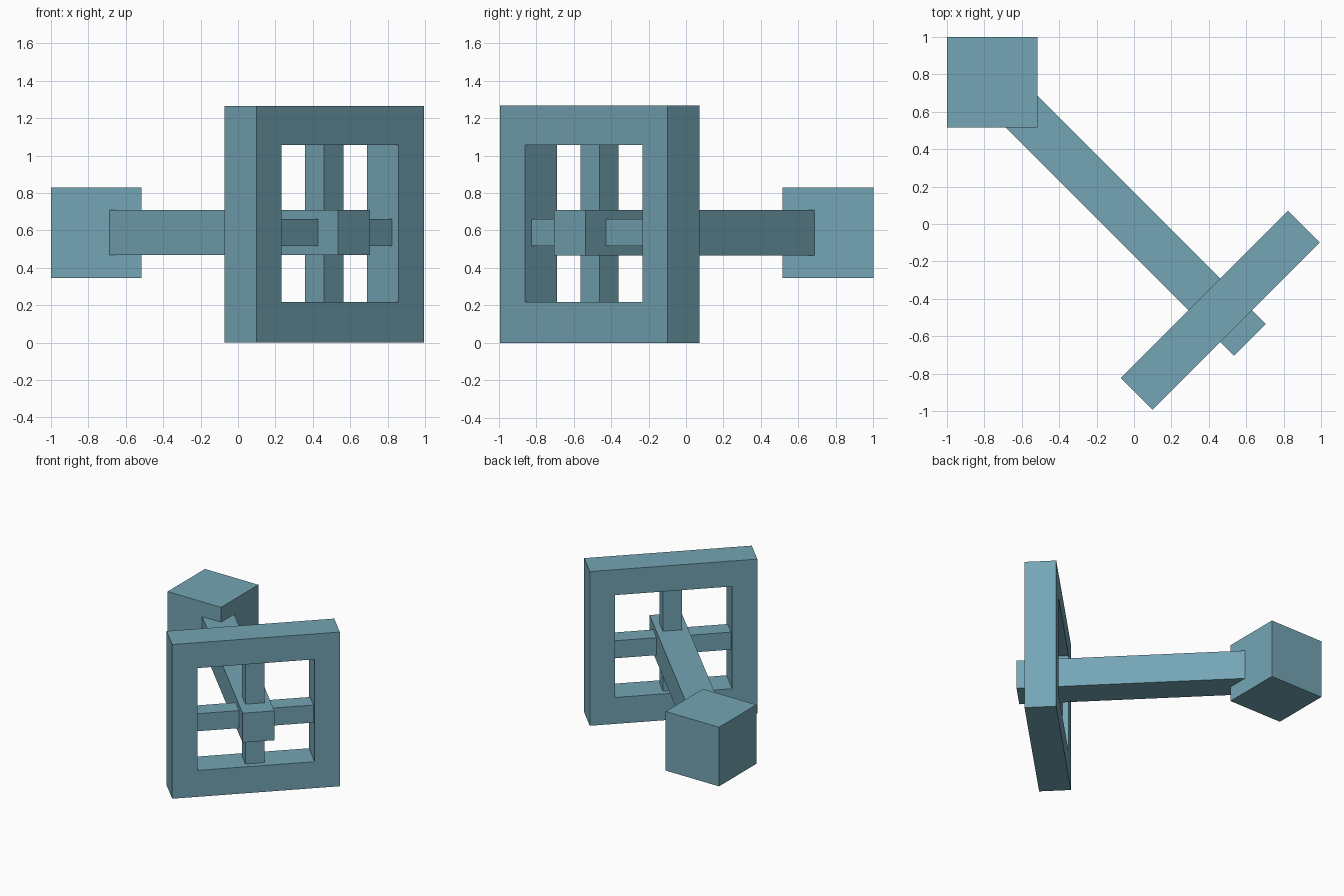
import bpy, bmesh, math
from mathutils import Matrix, Vector

if "Cube" in bpy.data.objects:
    bpy.data.objects.remove(bpy.data.objects["Cube"])

paint = bpy.data.materials.new("dusty_blue")
paint.diffuse_color = (0.174, 0.376, 0.462, 1)
paint.use_nodes = True
paint.node_tree.nodes["Principled BSDF"].inputs["Base Color"].default_value = paint.diffuse_color

# Local frame: x runs along the wheel's width, -y along the axle to the front
TURN = Matrix.Rotation(math.radians(45), 4, 'Z')
AXLE_Z = 0.588    # height of axle, cross bars and block
FRAME_Z = 0.633   # height of the frame's middle
WHEEL_Y = -0.652  # wheel position along the axle


def finish(name, bm, matrix):
    bm.transform(matrix)
    bmesh.ops.recalc_face_normals(bm, faces=bm.faces)
    mesh = bpy.data.meshes.new(name)
    bm.to_mesh(mesh)
    bm.free()
    mesh.materials.append(paint)
    obj = bpy.data.objects.new(name, mesh)
    bpy.context.collection.objects.link(obj)


def box(name, center, size, matrix=TURN):
    bm = bmesh.new()
    bmesh.ops.create_cube(bm, size=1)
    bm.transform(Matrix.Translation(center) @ Matrix.Diagonal(Vector((*size, 1))))
    finish(name, bm, matrix)


def rectangle(bm, x0, x1, z0, z1, y):
    return [bm.verts.new((x, y, z)) for x, z in ((x0, z0), (x1, z0), (x1, z1), (x0, z1))]


# Square wheel frame: a ring of quads extruded to its thickness
bm = bmesh.new()
back = WHEEL_Y + 0.12
outer = rectangle(bm, -0.633, 0.633, 0, 1.266, back)
inner = rectangle(bm, -0.442, 0.442, 0.217, 1.057, back)
ring = [bm.faces.new((outer[i], outer[(i + 1) % 4], inner[(i + 1) % 4], inner[i]))
        for i in range(4)]
extruded = bmesh.ops.extrude_face_region(bm, geom=ring, use_keep_orig=True)
front_verts = [v for v in extruded["geom"] if isinstance(v, bmesh.types.BMVert)]
bmesh.ops.translate(bm, verts=front_verts, vec=(0, -0.24, 0))
finish("wheel_frame", bm, TURN)

# Cross bars inside the frame
box("vertical_bar", (0, WHEEL_Y, FRAME_Z), (0.144, 0.144, 0.86))
box("horizontal_bar", (0, WHEEL_Y, AXLE_Z), (0.90, 0.144, 0.144))

# Axle from the block through the wheel to a short stub
AXLE_FRONT, AXLE_BACK = -0.877, 1.05
box("axle", (0, (AXLE_FRONT + AXLE_BACK) / 2, AXLE_Z), (0.241, AXLE_BACK - AXLE_FRONT, 0.241))

# End block, square to the world axes
box("end_block", (-0.758, 0.758, AXLE_Z), (0.485, 0.485, 0.485), Matrix.Identity(4))
